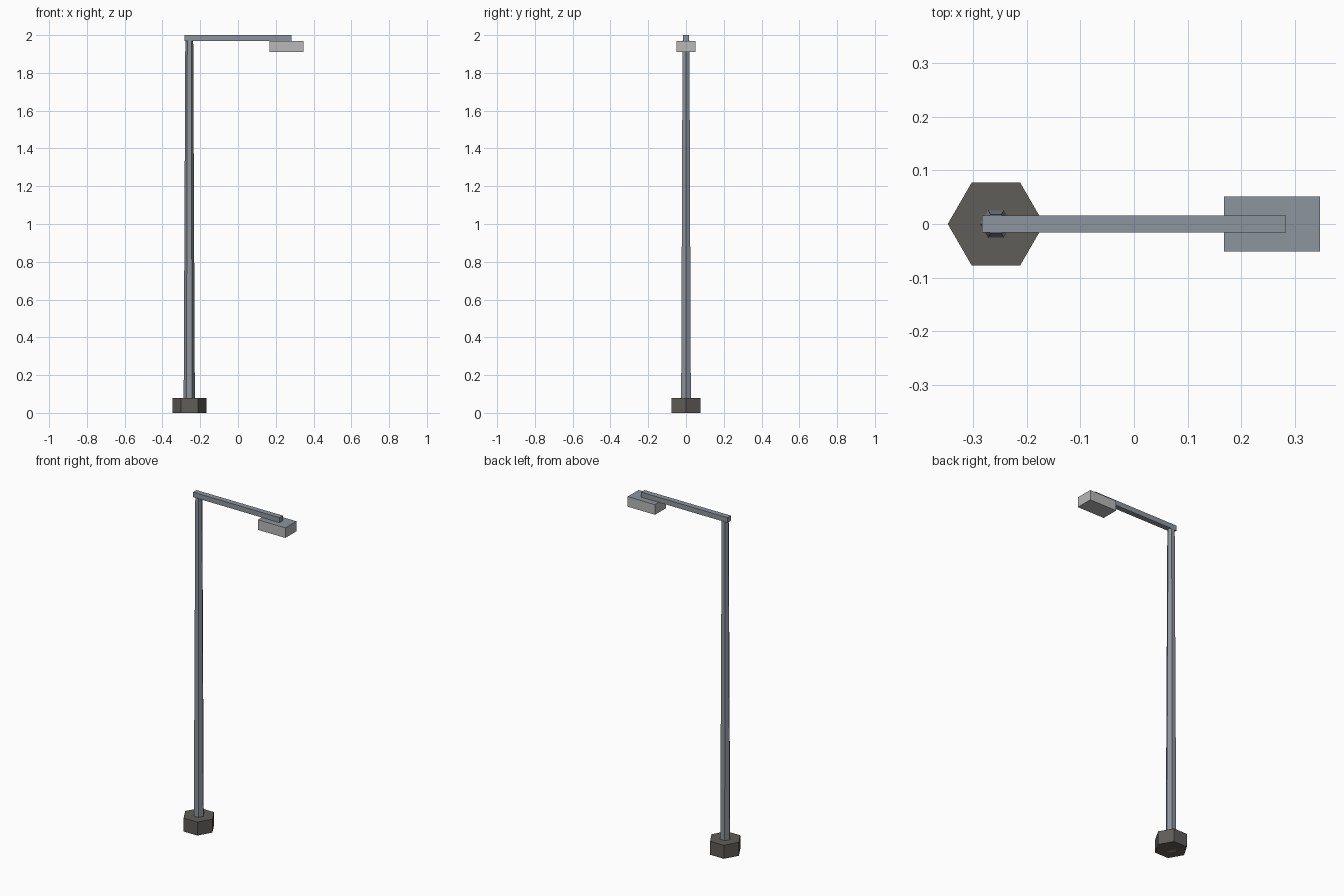
import bpy
import math

if "Cube" in bpy.data.objects:
    bpy.data.objects.remove(bpy.data.objects["Cube"])


def material(name, rgb):
    m = bpy.data.materials.new(name)
    m.diffuse_color = (*rgb, 1)
    m.use_nodes = True
    m.node_tree.nodes["Principled BSDF"].inputs["Base Color"].default_value = m.diffuse_color
    return m


steel = material("steel", (0.27, 0.30, 0.34))
concrete = material("concrete", (0.115, 0.11, 0.10))
pale = material("pale_grey", (0.48, 0.48, 0.48))

POLE_X = -0.258


def hex_column(name, r_bottom, r_top, z0, z1, mat):
    # six-sided column with corners pointing along x
    bpy.ops.mesh.primitive_cone_add(vertices=6, radius1=r_bottom, radius2=r_top, depth=z1 - z0,
                                    location=(POLE_X, 0, (z0 + z1) / 2),
                                    rotation=(0, 0, math.radians(30)))
    ob = bpy.context.object
    ob.name = name
    ob.data.materials.append(mat)
    return ob


def box(name, x0, x1, width, z0, z1, mat):
    bpy.ops.mesh.primitive_cube_add(size=1, location=((x0 + x1) / 2, 0, (z0 + z1) / 2))
    ob = bpy.context.object
    ob.name = name
    ob.scale = (x1 - x0, width, z1 - z0)
    bpy.ops.object.transform_apply(location=False, rotation=False, scale=True)
    ob.data.materials.append(mat)
    return ob


# Footing and tapered pole
hex_column("base", 0.09, 0.09, 0, 0.08, concrete)
hex_column("pole", 0.03, 0.021, 0, 1.972, steel)

# Horizontal arm
box("arm", -0.284, 0.284, 0.032, 1.97, 2.0, steel)

# Lamp head: pale sides and underside, steel top
lamp = box("lamp_head", 0.168, 0.348, 0.103, 1.91, 1.97, pale)
lamp.data.materials.append(steel)
for face in lamp.data.polygons:
    if face.normal.z > 0.9:
        face.material_index = 1
